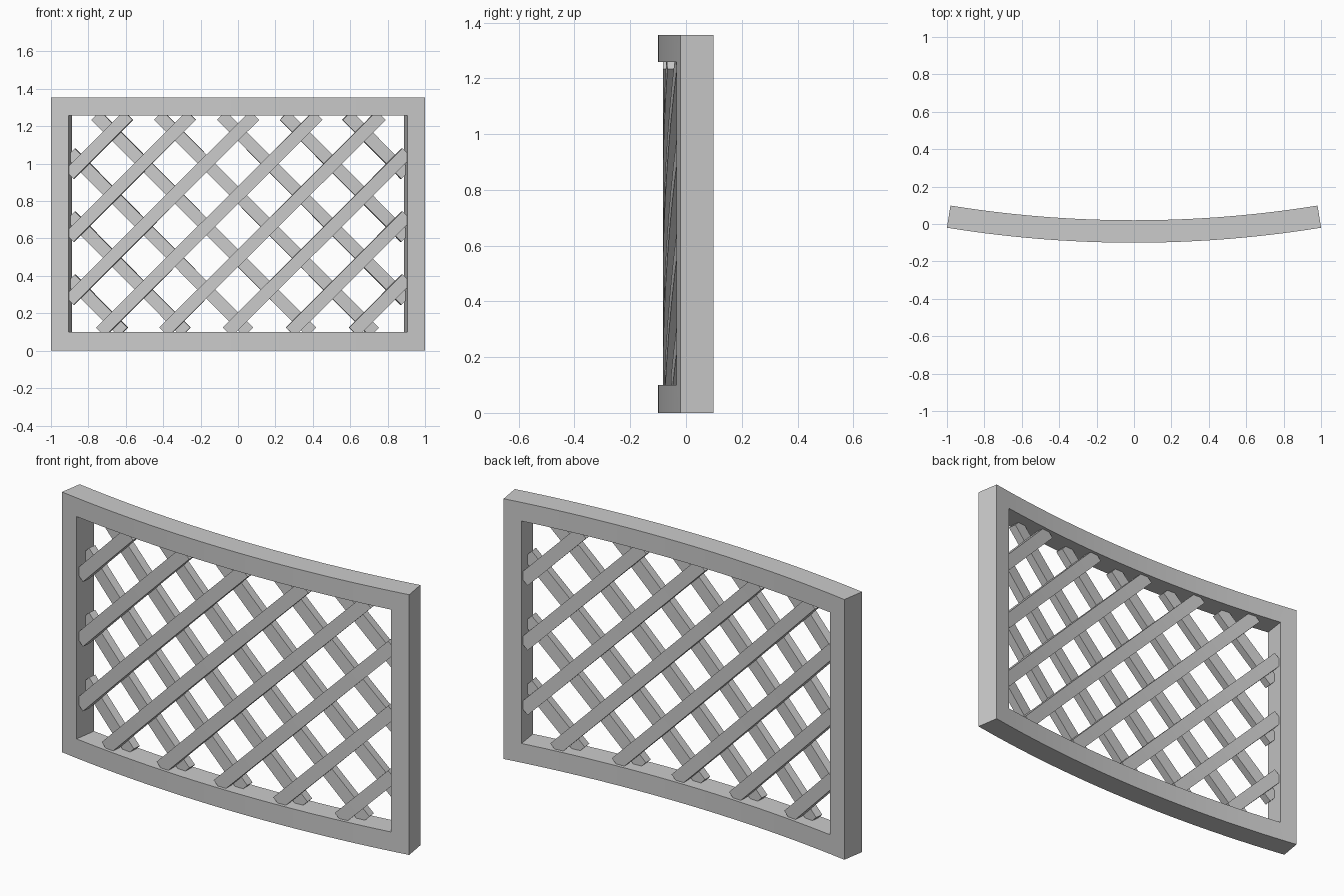
import bpy, bmesh, math
from mathutils import Vector

if "Cube" in bpy.data.objects:
    bpy.data.objects.remove(bpy.data.objects["Cube"])

# Overall sizes: parts are laid out flat as (arc length, depth, height) and then bent
R_FRONT, DEPTH = 6.29, 0.12
R_MID = R_FRONT - DEPTH / 2
HALF, INNER = 0.995, 0.90
HEIGHT, Z_LOW, Z_HIGH = 1.355, 0.10, 1.258
PITCH, Z_CROSS, SLAT_W, SLAT_T = 0.337, 0.158, 0.067, 0.043

grey = bpy.data.materials.new("light_grey")
grey.diffuse_color = (0.6, 0.6, 0.6, 1)
grey.use_nodes = True
grey.node_tree.nodes["Principled BSDF"].inputs["Base Color"].default_value = grey.diffuse_color


def bend(p):
    a, r = p.x / R_MID, R_FRONT - p.y
    return Vector((r * math.sin(a), R_FRONT - 0.1 - r * math.cos(a), p.z))


def finish(bm, name):
    """Bend the flat mesh onto the arc and make an object of it."""
    for v in bm.verts:
        v.co = bend(v.co)
    bmesh.ops.recalc_face_normals(bm, faces=bm.faces)
    me = bpy.data.meshes.new(name)
    bm.to_mesh(me)
    bm.free()
    me.materials.append(grey)
    ob = bpy.data.objects.new(name, me)
    bpy.context.collection.objects.link(ob)
    bpy.context.view_layer.objects.active = ob
    ob.select_set(True)
    bpy.ops.object.shade_smooth_by_angle(angle=math.radians(30))
    ob.select_set(False)


def thicken(bm, depth):
    res = bmesh.ops.extrude_face_region(bm, geom=bm.faces[:], use_keep_orig=True)
    verts = [g for g in res["geom"] if isinstance(g, bmesh.types.BMVert)]
    bmesh.ops.translate(bm, verts=verts, vec=(0, depth, 0))


# Frame: curved slab with a rectangular opening
bm = bmesh.new()
n = 32
cols = [-HALF] + [-INNER + 2 * INNER * i / n for i in range(n + 1)] + [HALF]
rows = [0, Z_LOW, Z_HIGH, HEIGHT]
grid = [[bm.verts.new((s, 0, z)) for s in cols] for z in rows]
for j in range(3):
    for i in range(len(cols) - 1):
        if j == 1 and 0 < i < len(cols) - 2:
            continue
        bm.faces.new((grid[j][i], grid[j][i + 1], grid[j + 1][i + 1], grid[j + 1][i]))
thicken(bm, DEPTH)
finish(bm, "frame")


# Lattice: one layer of parallel diagonal slats, square cut at the opening
def lattice(name, slope, depth):
    bm = bmesh.new()
    side = Vector((-slope, 0, 1)).normalized() * SLAT_W / 2
    for k in range(-2, 6):
        c = Z_CROSS + k * PITCH              # centre line: z = c + slope * s
        ends = sorted(((Z_LOW - c) / slope, (Z_HIGH - c) / slope))
        s0, s1 = max(-INNER, ends[0]), min(INNER, ends[1])
        steps = max(2, round((s1 - s0) / 0.1))
        prev = None
        for i in range(steps + 1):
            s = s0 + (s1 - s0) * i / steps
            p = Vector((s, depth, c + slope * s))
            pair = (bm.verts.new(p - side), bm.verts.new(p + side))
            if prev:
                bm.faces.new((prev[0], pair[0], pair[1], prev[1]))
            prev = pair
    thicken(bm, SLAT_T)
    finish(bm, name)


lattice("front_slats", 1, DEPTH / 2 - SLAT_T)
lattice("back_slats", -1, DEPTH / 2)
